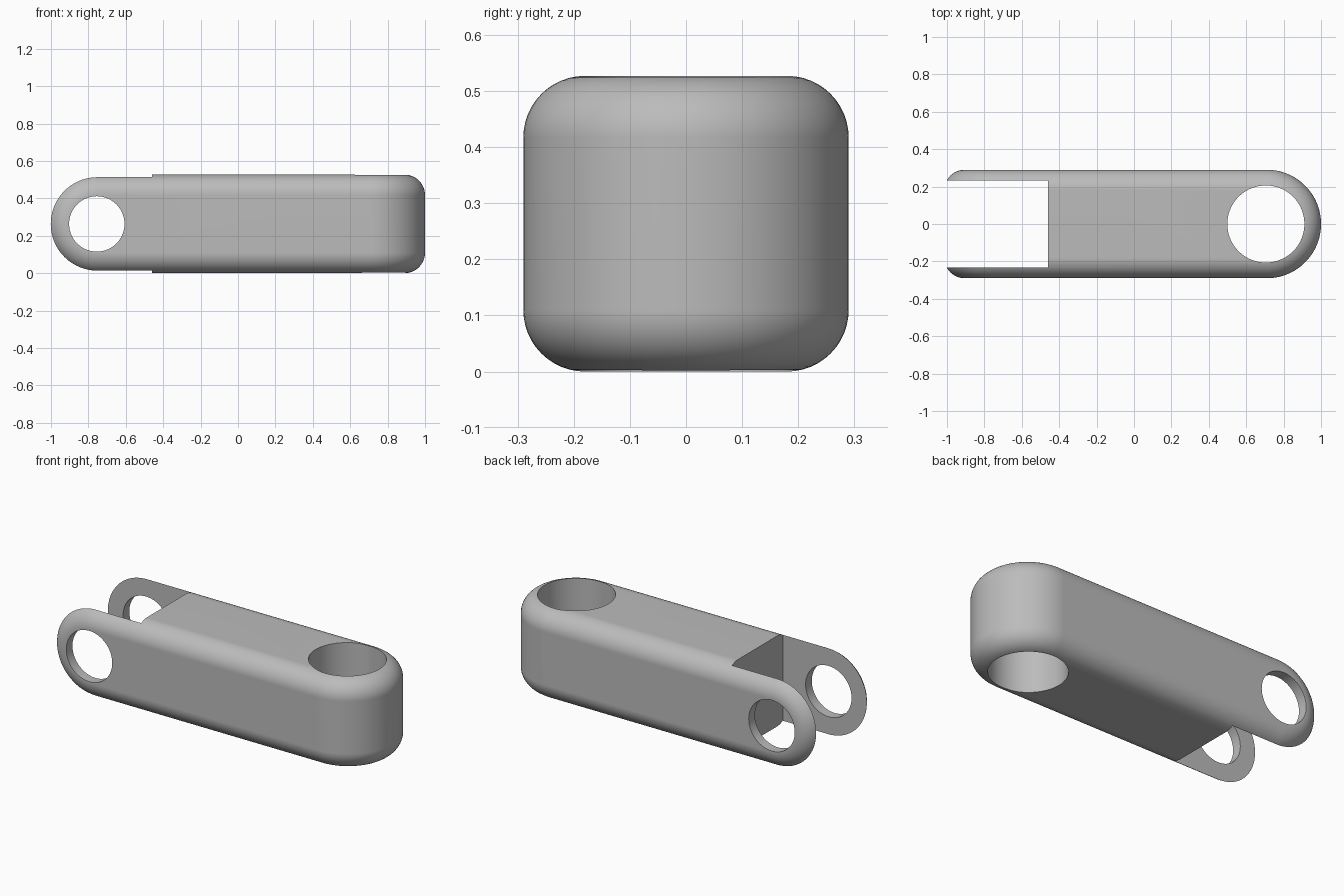
import bpy, bmesh, math

if "Cube" in bpy.data.objects:
    bpy.data.objects.remove(bpy.data.objects["Cube"])

HALF_W = 0.29          # half width (y)
HEIGHT = 0.527         # full height (z)
FILLET = 0.11
R_FORK = HEIGHT / 2    # upright rounded end, left
X_FORK = -1.015 + R_FORK
X_EYE = 1 - HALF_W     # flat rounded end, right
SEG = 48

grey = bpy.data.materials.new("grey metal")
grey.diffuse_color = (0.5, 0.5, 0.5, 1)
grey.use_nodes = True
grey.node_tree.nodes["Principled BSDF"].inputs["Base Color"].default_value = grey.diffuse_color


def cutter(name):
    ob = bpy.context.object
    ob.name = name
    ob.hide_render = True
    ob.hide_set(True)
    return ob


def bore(name, loc, radius, rot=(0, 0, 0)):
    bpy.ops.mesh.primitive_cylinder_add(vertices=96, radius=radius, depth=2,
                                        location=loc, rotation=rot)
    return cutter(name)


# Link body: upright semicircle on the left, flat semicircle on the right
bm = bmesh.new()
angles = [math.pi * i / SEG for i in range(SEG + 1)]
fork = [[bm.verts.new((X_FORK - R_FORK * math.sin(a), y, R_FORK + R_FORK * math.cos(a)))
         for a in angles] for y in (-HALF_W, HALF_W)]
eye = [[bm.verts.new((X_EYE + HALF_W * math.sin(a), -HALF_W * math.cos(a), z))
        for a in angles] for z in (0, HEIGHT)]
for front, back in (fork, eye):
    for i in range(SEG):
        bm.faces.new((front[i], front[i + 1], back[i + 1], back[i]))
bm.faces.new([fork[1][0], fork[0][0]] + eye[1])        # top
bm.faces.new([fork[1][-1], fork[0][-1]] + eye[0])      # bottom
bm.faces.new(fork[0] + [eye[0][0], eye[1][0]])         # front
bm.faces.new(fork[1] + [eye[0][-1], eye[1][-1]])       # back
bmesh.ops.recalc_face_normals(bm, faces=bm.faces)
mesh = bpy.data.meshes.new("link_body")
bm.to_mesh(mesh)
bm.free()
body = bpy.data.objects.new("link_body", mesh)
bpy.context.collection.objects.link(body)
mesh.materials.append(grey)

# Rounded rims
bevel = body.modifiers.new("fillet", 'BEVEL')
bevel.width = FILLET
bevel.segments = 12
bevel.limit_method = 'ANGLE'
bevel.angle_limit = math.radians(40)
bevel.use_clamp_overlap = False

# Fork slot, cross-pin bore and vertical bore
bpy.ops.mesh.primitive_cube_add(size=1, location=(-0.96, 0, R_FORK))
bpy.context.object.scale = (1, 0.466, 2)
slot = cutter("slot_cutter")
pin = bore("pin_bore_cutter", (-0.755, 0, R_FORK), 0.148, (math.pi / 2, 0, 0))
eye_hole = bore("eye_bore_cutter", (0.705, 0, R_FORK), 0.206)
for c in (slot, pin, eye_hole):
    mod = body.modifiers.new(c.name, 'BOOLEAN')
    mod.object = c
    mod.operation = 'DIFFERENCE'
    mod.solver = 'EXACT'

# Apply, then smooth with sharp cut edges
bpy.ops.object.select_all(action='DESELECT')
body.select_set(True)
bpy.context.view_layer.objects.active = body
bpy.ops.object.convert(target='MESH')
for c in (slot, pin, eye_hole):
    bpy.data.objects.remove(c)
bpy.ops.object.shade_smooth_by_angle(angle=math.radians(30))
weighted = body.modifiers.new("flat_normals", 'WEIGHTED_NORMAL')
weighted.keep_sharp = True
